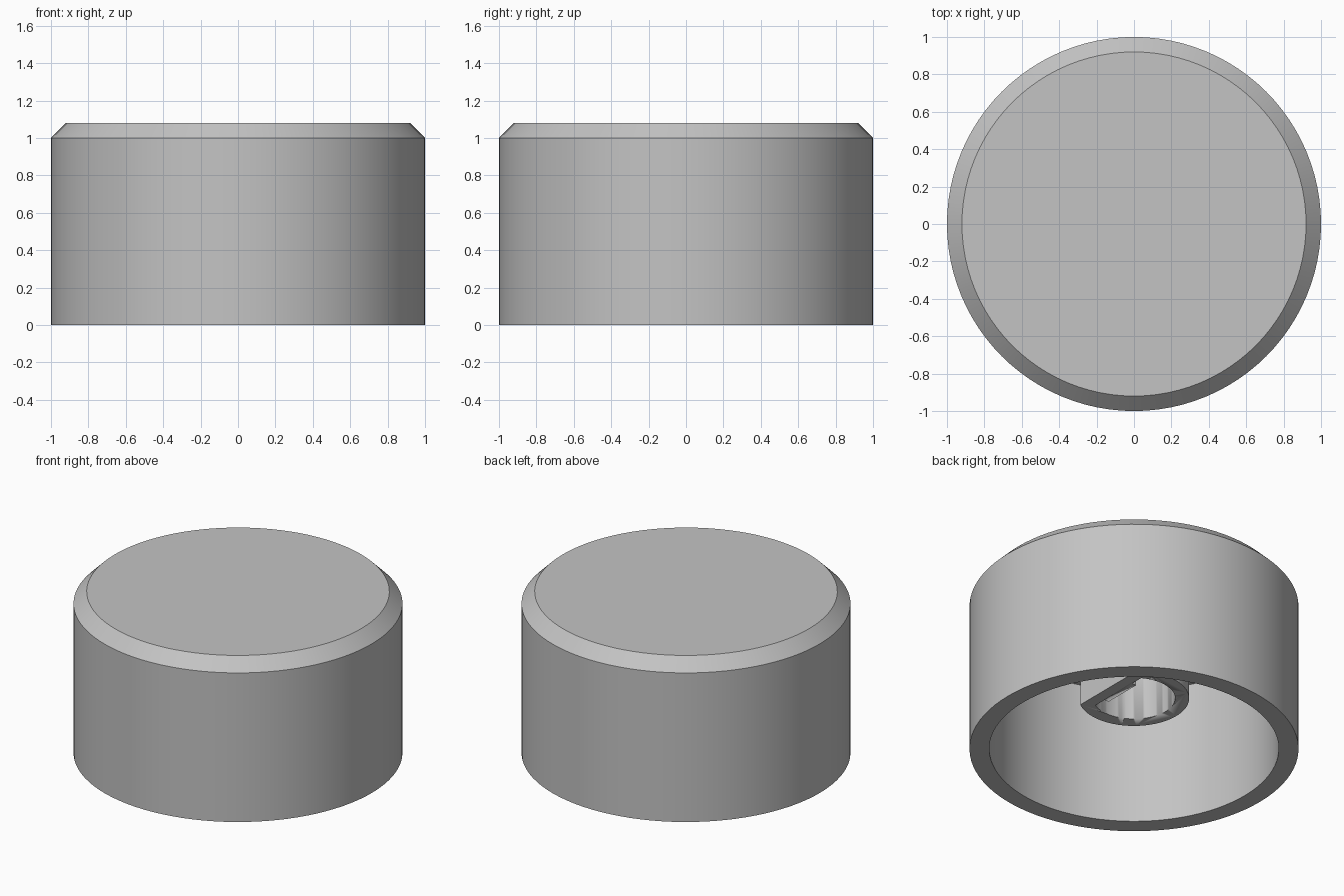
import bpy
import bmesh
from math import acos, asin, cos, sin, pi

cube = bpy.data.objects.get("Cube")
if cube:
    bpy.data.objects.remove(cube)

SEGMENTS = 96
CEILING = 0.92

grey = bpy.data.materials.new("plain grey")
grey.use_nodes = True
colour = (0.55, 0.55, 0.55, 1)
grey.diffuse_color = colour
grey.node_tree.nodes["Principled BSDF"].inputs["Base Color"].default_value = colour


def finish(bm, name):
    bmesh.ops.recalc_face_normals(bm, faces=bm.faces)
    mesh = bpy.data.meshes.new(name)
    bm.to_mesh(mesh)
    bm.free()
    mesh.materials.append(grey)
    obj = bpy.data.objects.new(name, mesh)
    bpy.context.collection.objects.link(obj)
    bpy.ops.object.select_all(action="DESELECT")
    obj.select_set(True)
    bpy.context.view_layer.objects.active = obj
    bpy.ops.object.shade_smooth_by_angle(angle=pi / 6)
    return obj


def bridge(bm, a, b):
    n = len(a)
    for i in range(n):
        j = (i + 1) % n
        bm.faces.new((a[i], a[j], b[j], b[i]))


def ring(bm, points, z):
    return [bm.verts.new((x, y, z)) for x, y in points]


def circle(radius):
    return [(radius * cos(2 * pi * i / SEGMENTS), radius * sin(2 * pi * i / SEGMENTS))
            for i in range(SEGMENTS)]


def d_shape(radius, flat, steps=64):
    """Circle cut by a flat on its +x side, starting at the +y corner."""
    start = acos(flat / radius)
    return [(radius * cos(start + (2 * pi - 2 * start) * i / steps),
             radius * sin(start + (2 * pi - 2 * start) * i / steps))
            for i in range(steps + 1)]


def prism(name, points, bottom, top):
    bm = bmesh.new()
    low, high = ring(bm, points, bottom), ring(bm, points, top)
    bridge(bm, low, high)
    bm.faces.new(low)
    bm.faces.new(high)
    return finish(bm, name)


# Hollow cap with a chamfered top edge
bm = bmesh.new()
profile = [(0.88, CEILING), (0.88, 0), (1, 0), (1, 1), (0.92, 1.08)]
rings = [ring(bm, circle(r), z) for r, z in profile]
for a, b in zip(rings, rings[1:]):
    bridge(bm, a, b)
bm.faces.new(rings[0])
bm.faces.new(rings[-1])
finish(bm, "cap")

# Shaft socket hanging from the ceiling: D-shaped tube with a rib on its flat
SOCKET_BOTTOM = 0.355
socket = prism("shaft_socket", d_shape(0.335, 0.2), SOCKET_BOTTOM, CEILING + 0.02)
rib = [(0.125, -0.13), (0.092, -0.13), (0.092, 0.13), (0.125, 0.13)]
hole = prism("socket_hole_cutter", d_shape(0.25, 0.125) + rib, SOCKET_BOTTOM - 0.1, CEILING)
hole.hide_render = True
cut = socket.modifiers.new("shaft hole", "BOOLEAN")
cut.operation = "DIFFERENCE"
cut.solver = "EXACT"
cut.object = hole
bpy.context.view_layer.objects.active = socket
bpy.ops.object.modifier_apply(modifier=cut.name)
bpy.data.objects.remove(hole)
